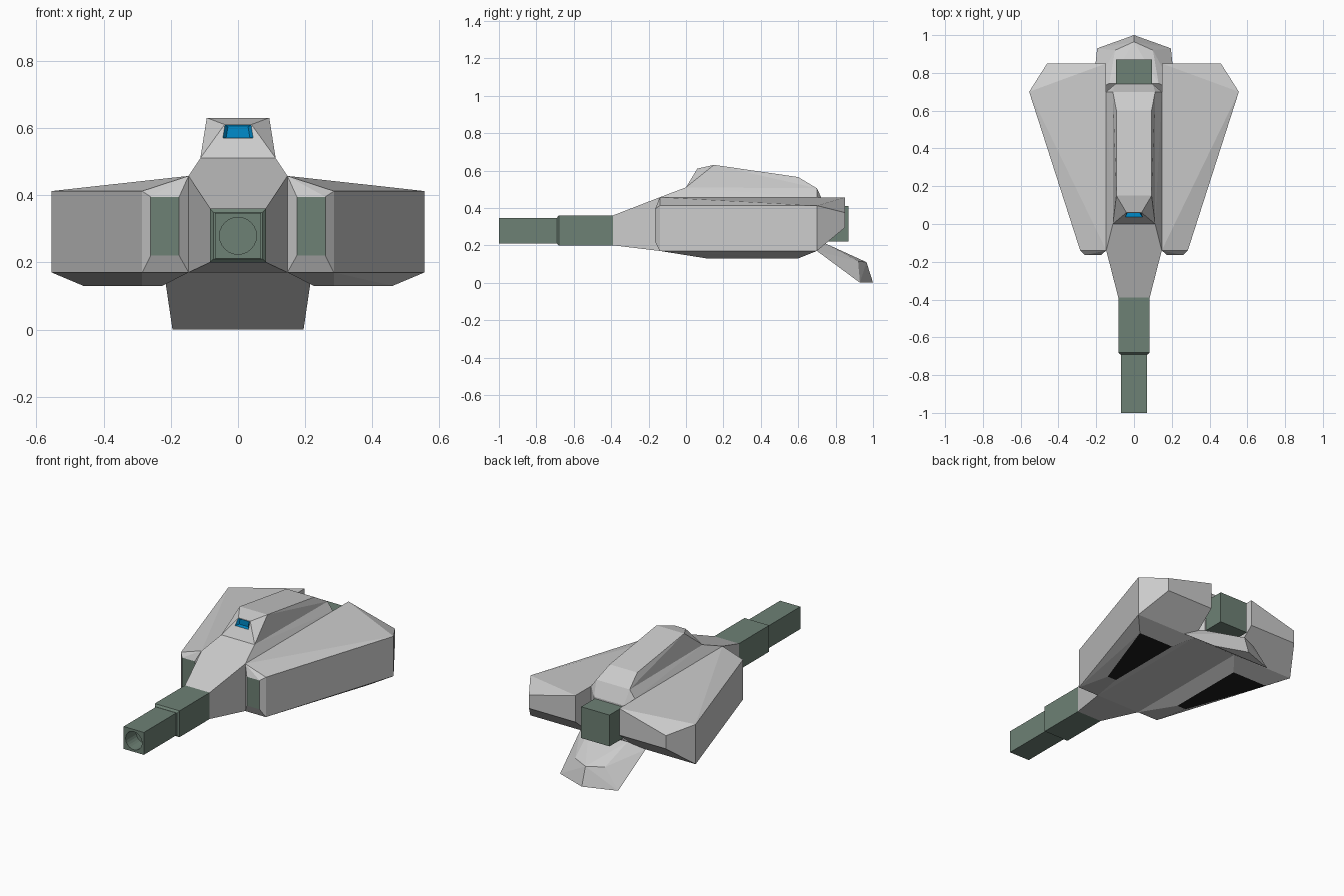
import bpy, bmesh, math
from mathutils import Vector

if "Cube" in bpy.data.objects:
    bpy.data.objects.remove(bpy.data.objects["Cube"])


def material(name, rgb):
    m = bpy.data.materials.new(name)
    m.diffuse_color = (*rgb, 1)
    m.use_nodes = True
    m.node_tree.nodes["Principled BSDF"].inputs["Base Color"].default_value = m.diffuse_color
    return m


GREY = material("light grey", (0.6, 0.6, 0.6))
GREEN = material("dull green", (0.155, 0.22, 0.178))
BLACK = material("black", (0.012, 0.012, 0.012))
BLUE = material("window blue", (0.0, 0.27, 0.62))


def finish(bm, name, mats, rule=None):
    bmesh.ops.recalc_face_normals(bm, faces=bm.faces)
    if rule:
        for f in bm.faces:
            f.material_index = rule(f)
    me = bpy.data.meshes.new(name)
    bm.to_mesh(me)
    bm.free()
    for m in mats:
        me.materials.append(m)
    ob = bpy.data.objects.new(name, me)
    bpy.context.collection.objects.link(ob)
    return ob


def both(points):
    """Add the mirror image in x of every off-centre point."""
    return points + [(-x, y, z) for x, y, z in points if x]


def solid(name, points, mats, rule=None, opening=None):
    """Faceted convex part spanned by its corner points."""
    bm = bmesh.new()
    for p in points:
        bm.verts.new(p)
    bmesh.ops.convex_hull(bm, input=bm.verts[:])
    bmesh.ops.dissolve_limit(bm, angle_limit=math.radians(1),
                             verts=bm.verts[:], edges=bm.edges[:])
    bmesh.ops.recalc_face_normals(bm, faces=bm.faces)
    bm.normal_update()
    if opening:
        gone = [f for f in bm.faces if opening(f)]
        bmesh.ops.delete(bm, geom=gone, context='FACES_ONLY')
    return finish(bm, name, mats, rule)


def loft(name, rings, mats, cap_start=True, painted_from=None):
    """Skin equal-length rings, closing the last one."""
    bm = bmesh.new()
    rows = [[bm.verts.new(p) for p in r] for r in rings]
    n = len(rows[0])
    painted = []
    for k, (a, b) in enumerate(zip(rows, rows[1:])):
        for i in range(n):
            f = bm.faces.new((a[i], a[(i + 1) % n], b[(i + 1) % n], b[i]))
            if painted_from is not None and k >= painted_from:
                painted.append(f)
    cap = bm.faces.new(rows[-1])
    if painted_from is not None:
        painted.append(cap)
    if cap_start:
        bm.faces.new(rows[0][::-1])
    for f in painted:
        f.material_index = 1
    return finish(bm, name, mats)


def rect(y, hx, z0, z1):
    return [(-hx, y, z0), (hx, y, z0), (hx, y, z1), (-hx, y, z1)]


# Central hull with tapered nose and chamfered rear
solid("hull", rect(-.39, .083, .2, .36) + both([
    (.147, -.14, .17), (.147, -.14, .457), (.147, .7, .17), (.147, .7, .457),
    (.112, 0, .51), (.112, .7, .505), (.1, .74, .21), (.1, .74, .42)]), [GREY])

# Raised cabin, open at the front for the window surround
solid("cabin", both([
    (.112, 0, .51), (.04, .06, .61), (.093, .15, .63),
    (.093, .6, .565), (.112, .7, .505)]), [GREY],
    opening=lambda f: f.normal.y < -.7)


# Sloped window surround with a recessed window
def front_quad(low_x, low_z, top_x, top_z, depth=0):
    def y(z):
        return (z - .51) * .6 + depth
    return [(-low_x, y(low_z), low_z), (low_x, y(low_z), low_z),
            (top_x, y(top_z), top_z), (-top_x, y(top_z), top_z)]


back = [(-.035, .062, .572), (.035, .062, .572),
        (.03, .061, .603), (-.03, .061, .603)]
loft("cabin_window", [front_quad(.112, .51, .04, .61),
                      front_quad(.045, .57, .039, .608), back],
     [GREY, BLUE], cap_start=False, painted_from=1)

# Side pods: green front plates and black underside panels
pod = [(.147, -.14, .17), (.147, -.14, .457), (.285, -.14, .17), (.285, -.14, .412),
       (.175, -.165, .22), (.26, -.165, .22), (.26, -.165, .395), (.175, -.165, .395),
       (.555, .7, .17), (.555, .7, .412), (.147, .7, .17),
       (.225, .11, .13), (.285, .11, .13), (.46, .6, .13), (.225, .6, .13),
       (.147, .85, .457), (.46, .85, .375), (.46, .85, .295), (.147, .85, .295)]


def pod_paint(f):
    if f.normal.y < -.97:
        return 1
    return 2 if f.normal.z < -.998 else 0


for side, s in (("left", -1), ("right", 1)):
    solid(side + "_pod", [(s * x, y, z) for x, y, z in pod],
          [GREY, GREEN, BLACK], pod_paint)

# Rear engine block
loft("engine_block", [rect(.72, .095, .22, .41), rect(.87, .095, .22, .41)], [GREEN])

# Pointed tail flap
solid("tail_flap", both([
    (.22, .7, .17), (.13, .745, .21), (.195, .93, 0), (0, 1, 0),
    (.1, .92, .115), (0, .965, .11)]), [GREY])

# Barrel base with a small front chamfer
loft("barrel_base", [rect(-.38, .083, .2, .36), rect(-.68, .083, .2, .36),
                     rect(-.69, .073, .21, .348)], [GREEN])

# Square barrel with a round bore
N = 24
angles = [math.radians(45) + 2 * math.pi * i / N for i in range(N)]


def ring(y, r, square=False):
    out = []
    for a in angles:
        k = r / max(abs(math.cos(a)), abs(math.sin(a))) if square else r
        out.append((k * math.cos(a), y, .279 + k * math.sin(a)))
    return out


loft("barrel", [ring(-.685, .068, True), ring(-1, .068, True),
                ring(-1, .055), ring(-.9, .055)], [GREEN])
